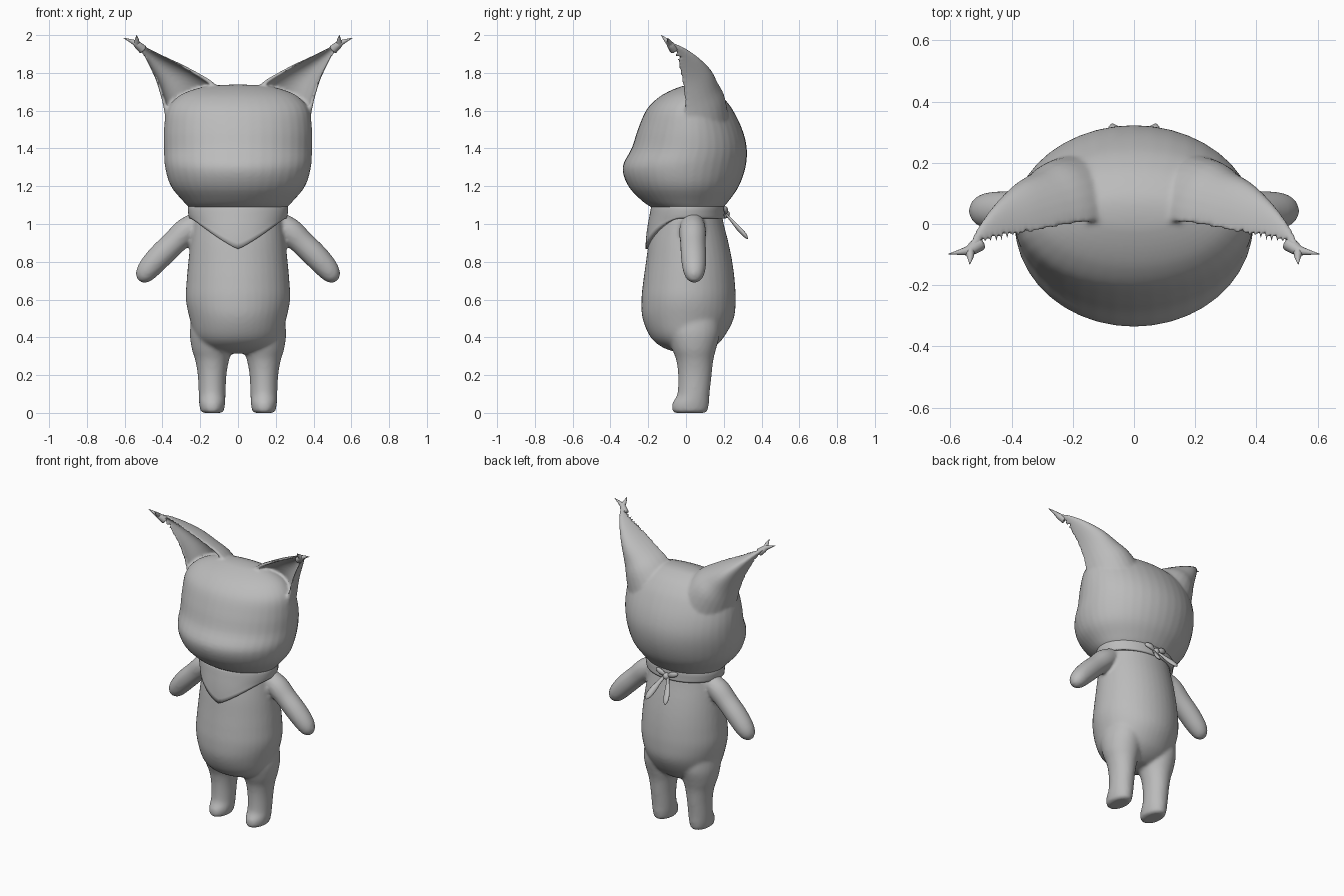
import bpy, bmesh, math
from mathutils import Vector

if "Cube" in bpy.data.objects:
    bpy.data.objects.remove(bpy.data.objects["Cube"])

grey = bpy.data.materials.new("plain_grey")
grey.diffuse_color = (0.5, 0.5, 0.5, 1)
grey.use_nodes = True
grey.node_tree.nodes["Principled BSDF"].inputs["Base Color"].default_value = grey.diffuse_color


def spline(rows, steps=4):
    """Catmull-Rom resampling of a list of number tuples."""
    out = []
    for i in range(len(rows) - 1):
        a, b, c, d = (rows[max(i - 1, 0)], rows[i], rows[i + 1], rows[min(i + 2, len(rows) - 1)])
        for k in range(steps):
            t = k / steps
            out.append(tuple(0.5 * (2*q + (r - p)*t + (2*p - 5*q + 4*r - s)*t*t + (3*q - p - 3*r + s)*t**3)
                             for p, q, r, s in zip(a, b, c, d)))
    return out + [tuple(rows[-1])]


def loft(name, rings, mirror=False):
    """Skin closed rings of points, capping both ends."""
    bm = bmesh.new()
    for side in ((1, -1) if mirror else (1,)):
        vs = [[bm.verts.new((p[0] * side, p[1], p[2])) for p in r] for r in rings]
        n = len(vs[0])
        for a, b in zip(vs, vs[1:]):
            for i in range(n):
                bm.faces.new((a[i], a[(i + 1) % n], b[(i + 1) % n], b[i]))
        bm.faces.new(vs[0])
        bm.faces.new(vs[-1])
    bmesh.ops.recalc_face_normals(bm, faces=bm.faces)
    return finish(name, bm)


def finish(name, bm):
    me = bpy.data.meshes.new(name)
    bm.to_mesh(me)
    bm.free()
    me.materials.append(grey)
    me.shade_smooth()
    ob = bpy.data.objects.new(name, me)
    bpy.context.collection.objects.link(ob)
    return ob


def ovals(rows, cx=0, n=40):
    """Rows of (z, x radius, front y, back y) to horizontal oval rings."""
    return [[(cx + dx + rx * math.cos(a), (f + b) / 2 + (b - f) / 2 * math.sin(a), z)
             for a in (2 * math.pi * i / n for i in range(n))]
            for z, rx, f, b, dx in spline([r if len(r) == 5 else r + (0,) for r in rows])]


def tube(path, n=16, flat=1.0):
    """Rows of (x, y, z, radius) to round rings across the path; flat scales the y-ish axis."""
    pts = spline(path)
    rings = []
    for i, p in enumerate(pts):
        d = (Vector(pts[min(i + 1, len(pts) - 1)][:3]) - Vector(pts[max(i - 1, 0)][:3])).normalized()
        u = d.cross(Vector((0, 1, 0))).normalized()
        v = d.cross(u)
        rings.append([Vector(p[:3]) + p[3] * (u * math.cos(a) + v * flat * math.sin(a))
                      for a in (2 * math.pi * k / n for k in range(n))])
    return rings


def fuse(name, parts, voxel, smooth):
    """Blend overlapping parts into one smooth skin."""
    bm = bmesh.new()
    for ob in parts:
        bm.from_mesh(ob.data)
        bpy.data.objects.remove(ob)
    ob = finish(name, bm)
    m = ob.modifiers.new("skin", 'REMESH')
    m.mode, m.voxel_size, m.use_smooth_shade = 'VOXEL', voxel, True
    s = ob.modifiers.new("soften", 'SMOOTH')
    s.factor, s.iterations = 0.5, smooth
    me = bpy.data.meshes.new_from_object(ob.evaluated_get(bpy.context.evaluated_depsgraph_get()))
    ob.modifiers.clear()
    ob.data = me
    me.materials.clear()
    me.materials.append(grey)
    me.shade_smooth()
    return ob


# Head
skull = loft("skull", ovals([
    (1.04, 0.20, -0.13, 0.15), (1.08, 0.25, -0.17, 0.19), (1.12, 0.29, -0.23, 0.225),
    (1.20, 0.355, -0.305, 0.28), (1.30, 0.386, -0.336, 0.315), (1.40, 0.392, -0.288, 0.322),
    (1.50, 0.392, -0.255, 0.298), (1.60, 0.378, -0.212, 0.25), (1.66, 0.335, -0.158, 0.205),
    (1.70, 0.27, -0.095, 0.16), (1.73, 0.16, -0.02, 0.10), (1.738, 0.03, 0.03, 0.06)]))

# Ears: scooped cones, each row is outer rim, inner rim, depth of the back
ear_rows = [(0.37, 0.01, 1.48, 0.04, 0.02, 1.66, 0.21), (0.388, 0, 1.58, 0.13, 0.01, 1.75, 0.20),
            (0.405, -0.005, 1.66, 0.21, 0.0, 1.80, 0.175), (0.435, -0.02, 1.76, 0.31, -0.02, 1.852, 0.155),
            (0.477, -0.04, 1.85, 0.405, -0.045, 1.897, 0.115), (0.52, -0.07, 1.922, 0.485, -0.08, 1.94, 0.07),
            (0.552, -0.09, 1.958, 0.525, -0.10, 1.965, 0.02)]
rings = []
for r in spline(ear_rows, 6):
    o, i, depth = Vector(r[:3]), Vector(r[3:6]), r[6]
    mid, half = (o + i) / 2, (o - i) / 2
    arc = [math.pi * k / 14 for k in range(15)]
    back = [mid + half * math.cos(a) + Vector((0, depth * math.sin(a), 0)) for a in arc]
    scoop = [mid + half * 0.86 * math.cos(a) + Vector((0, depth * 0.5 * math.sin(a) - 0.004, 0))
             for a in reversed(arc)]
    rings.append(back + scoop)
ears = loft("ears", rings, mirror=True)
fuse("head_and_ears", [skull, ears], 0.009, 6)

# Forked ear tips
for label, tip in (("outer", (0.606, -0.098, 1.985)), ("inner", (0.537, -0.132, 2.0))):
    mid = (0.562, -0.091, 1.967) if label == "outer" else (0.535, -0.107, 1.975)
    loft(label + "_ear_tips", tube([(0.505, -0.065, 1.925, 0.024), (0.535, -0.085, 1.952, 0.018),
                                    mid + (0.011,), tip + (0.001,)], 10), mirror=True)

# Torso, legs and arms
body_rows = [(0.315, 0.08, -0.03, 0.09), (0.345, 0.17, -0.12, 0.145), (0.40, 0.225, -0.187, 0.20),
             (0.50, 0.256, -0.23, 0.253), (0.60, 0.276, -0.236, 0.263), (0.70, 0.272, -0.226, 0.258),
             (0.80, 0.263, -0.212, 0.245), (0.90, 0.252, -0.198, 0.225), (1.00, 0.238, -0.178, 0.2),
             (1.10, 0.22, -0.16, 0.18)]
torso = loft("torso", ovals(body_rows))
legs = loft("legs", ovals([
    (0.0, 0.045, -0.055, 0.095), (0.006, 0.06, -0.072, 0.112), (0.05, 0.069, -0.073, 0.122),
    (0.10, 0.071, -0.046, 0.125), (0.20, 0.076, -0.042, 0.136), (0.28, 0.09, -0.052, 0.145),
    (0.34, 0.108, -0.075, 0.16), (0.42, 0.118, -0.10, 0.18), (0.50, 0.11, -0.10, 0.18)], 0.137, 28), mirror=True)
arms = loft("arms", tube([
    (0.19, 0.035, 1.02, 0.055), (0.27, 0.035, 0.967, 0.069), (0.34, 0.037, 0.90, 0.066),
    (0.41, 0.04, 0.832, 0.066), (0.47, 0.043, 0.766, 0.06), (0.503, 0.044, 0.721, 0.045),
    (0.519, 0.045, 0.697, 0.018)], 20, 1.03), mirror=True)
fuse("body", [torso, legs, arms], 0.011, 6)

# Neck scarf with a pointed front
profile = spline([(0.84, 0.262, -0.210, 0.24), (0.90, 0.258, -0.214, 0.225), (1.0, 0.252, -0.202, 0.208),
                  (1.05, 0.263, -0.192, 0.204), (1.10, 0.262, -0.183, 0.200), (1.14, 0.22, -0.16, 0.17)], 8)
bm = bmesh.new()
cols = []
for k in range(64):
    a = 2 * math.pi * k / 64
    sx, cy = math.sin(a), -math.cos(a)
    low = 1.03 if cy > 0 else 0.868 + 0.162 * min(1, abs(sx) ** 1.15 * 1.02)
    col = []
    for j in range(9):
        z = low + (1.105 - low) * j / 8
        z0, rx, f, b = min(profile, key=lambda p: abs(p[0] - z))
        y = (f + b) / 2 + (b - f) / 2 * cy
        col.append(bm.verts.new((rx * sx, y, z)))
    cols.append(col)
for k in range(64):
    a, b = cols[k], cols[(k + 1) % 64]
    for j in range(8):
        bm.faces.new((a[j], b[j], b[j + 1], a[j + 1]))
bmesh.ops.smooth_vert(bm, verts=[v for c in cols for v in c[1:-1]], factor=0.5,
                      use_axis_x=True, use_axis_y=True, use_axis_z=True)
scarf = finish("scarf", bm)
thick = scarf.modifiers.new("cloth", 'SOLIDIFY')
thick.thickness, thick.offset = 0.02, -1

# Scarf knot, bow loops and tails at the back
bm = bmesh.new()
bmesh.ops.create_uvsphere(bm, u_segments=16, v_segments=10, radius=0.022)
bmesh.ops.translate(bm, verts=bm.verts, vec=(0, 0.21, 1.052))
finish("scarf_knot", bm)
loft("scarf_loops", tube([(0.005, 0.208, 1.055, 0.008), (0.04, 0.212, 1.072, 0.018),
                          (0.068, 0.206, 1.08, 0.015), (0.08, 0.2, 1.083, 0.003)], 10, 0.6), mirror=True)
loft("scarf_tails", tube([(0.01, 0.208, 1.055, 0.009), (0.03, 0.24, 1.02, 0.013), (0.052, 0.28, 0.975, 0.021),
                          (0.066, 0.312, 0.94, 0.019), (0.071, 0.327, 0.921, 0.004)], 10, 0.55), mirror=True)
